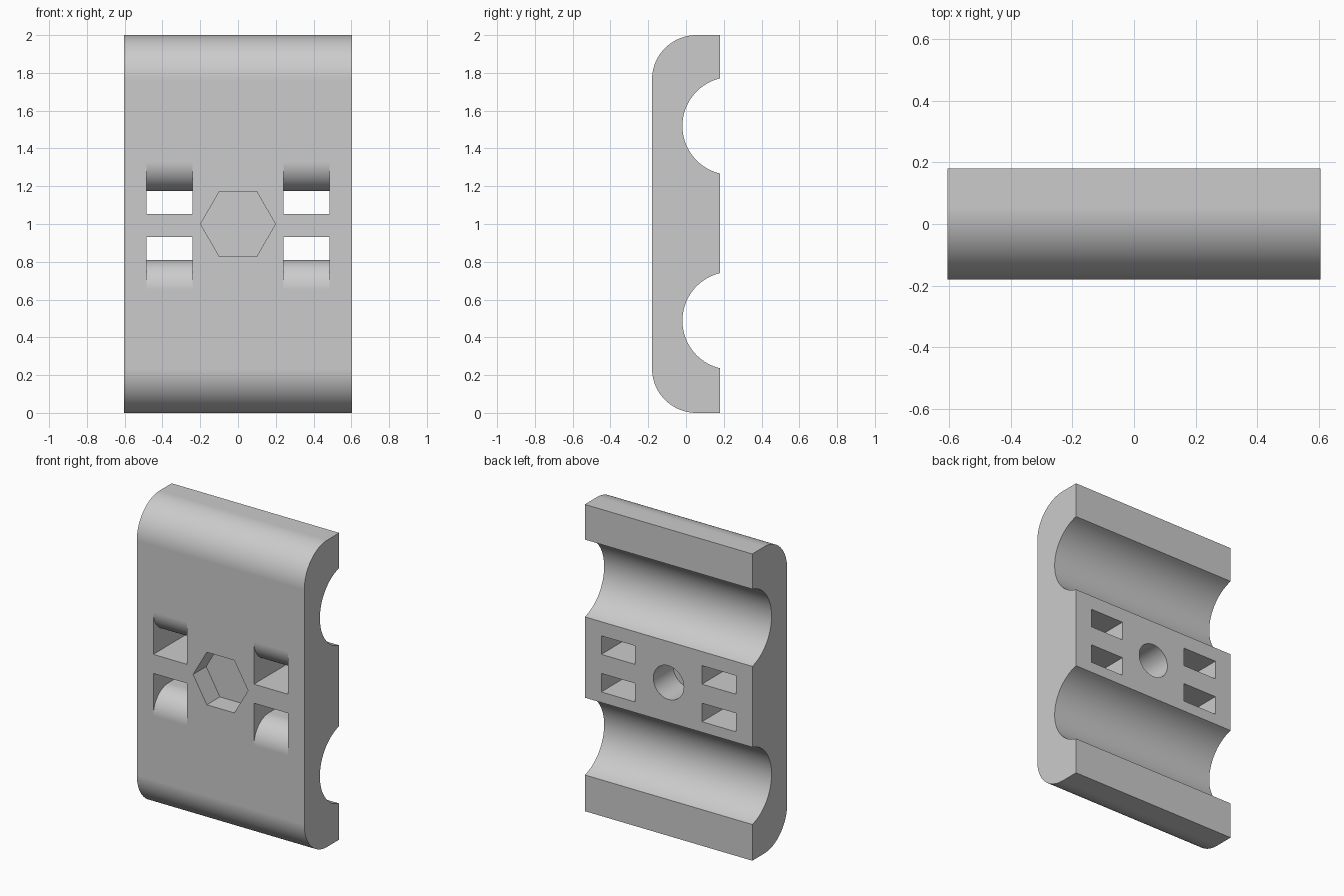
import bpy, bmesh
from math import radians, sin, cos, asin
from mathutils import Vector

if "Cube" in bpy.data.objects:
    bpy.data.objects.remove(bpy.data.objects["Cube"])

W, D, H = 0.604, 0.18, 2.0          # half width, half depth, height
CORNER = 0.235                      # rounded front edges
GROOVE_R, GROOVE_Y = 0.259, 0.24    # pipe grooves in the back

grey = bpy.data.materials.new("grey plastic")
grey.use_nodes = True
grey.diffuse_color = (0.6, 0.6, 0.6, 1)
grey.node_tree.nodes["Principled BSDF"].inputs["Base Color"].default_value = (0.6, 0.6, 0.6, 1)


def arc(cu, cv, r, start, end, steps):
    """Points on an arc, angles in degrees."""
    angles = [radians(start + (end - start) * i / steps) for i in range(steps + 1)]
    return [(cu + r * cos(a), cv + r * sin(a)) for a in angles]


def prism(name, points, axis, lo, hi):
    """Extrude a (y, z) outline along x, or an (x, z) outline along y."""
    place = (lambda u, v: (lo, u, v)) if axis == "x" else (lambda u, v: (u, lo, v))
    bm = bmesh.new()
    face = bm.faces.new([bm.verts.new(place(u, v)) for u, v in points])
    result = bmesh.ops.extrude_face_region(bm, geom=[face])
    shift = Vector((hi - lo, 0, 0)) if axis == "x" else Vector((0, hi - lo, 0))
    moved = [g for g in result["geom"] if isinstance(g, bmesh.types.BMVert)]
    bmesh.ops.translate(bm, verts=moved, vec=shift)
    bmesh.ops.recalc_face_normals(bm, faces=bm.faces)
    mesh = bpy.data.meshes.new(name)
    bm.to_mesh(mesh)
    bm.free()
    mesh.materials.append(grey)
    obj = bpy.data.objects.new(name, mesh)
    bpy.context.collection.objects.link(obj)
    return obj


# Clamp body: rounded front, two round grooves in the back
half = 90 - 90 + asin((GROOVE_Y - D) / GROOVE_R) * 57.29578
outline = [(D, 0)]
outline += arc(-D + CORNER, CORNER, CORNER, 270, 180, 20)
outline += arc(-D + CORNER, H - CORNER, CORNER, 180, 90, 20)
outline += [(D, H)]
for z in (1.519, 0.488):
    outline += arc(GROOVE_Y, z, GROOVE_R, 90 + half + 0, 270 - half, 40)
body = prism("clamp_body", outline, "x", -W, W)

# Strap slots, flaring outward to the front
cutters = []
FLARE, MIDDLE = 0.155, 0.992
for up in (1, -1):
    flare = arc(-D + FLARE, 0.183 + FLARE, FLARE, 270, 180, 16)
    slot = [(0.3, 0.062), (0.3, 0.183)] + flare + [(-0.3, 0.183 + FLARE), (-0.3, 0.062)]
    slot = [(y, MIDDLE + up * z) for y, z in slot]
    for x in (-0.363, 0.363):
        cutters.append(prism("strap_slot_cutter", slot, "x", x - 0.122, x + 0.122))

# Nut pocket in the front and bolt hole in the back, a thin web between them
cutters.append(prism("nut_pocket_cutter", arc(0, 1, 0.198, 0, 300, 5), "y", -0.3, -0.045))
cutters.append(prism("bolt_hole_cutter", arc(0, 1, 0.11, 0, 354.375, 63), "y", -0.025, 0.3))

bpy.ops.object.select_all(action="DESELECT")
bpy.context.view_layer.objects.active = body
body.select_set(True)
for cutter in cutters:
    cutter.hide_render = True
    cut = body.modifiers.new("cut", "BOOLEAN")
    cut.operation = "DIFFERENCE"
    cut.solver = "EXACT"
    cut.object = cutter
    bpy.ops.object.modifier_apply(modifier=cut.name)
    bpy.data.objects.remove(cutter)

# Smooth curves, crisp edges, flat large faces
bpy.ops.object.shade_smooth_by_angle(angle=radians(30))
weighted = body.modifiers.new("weighted_normals", "WEIGHTED_NORMAL")
weighted.keep_sharp = True
